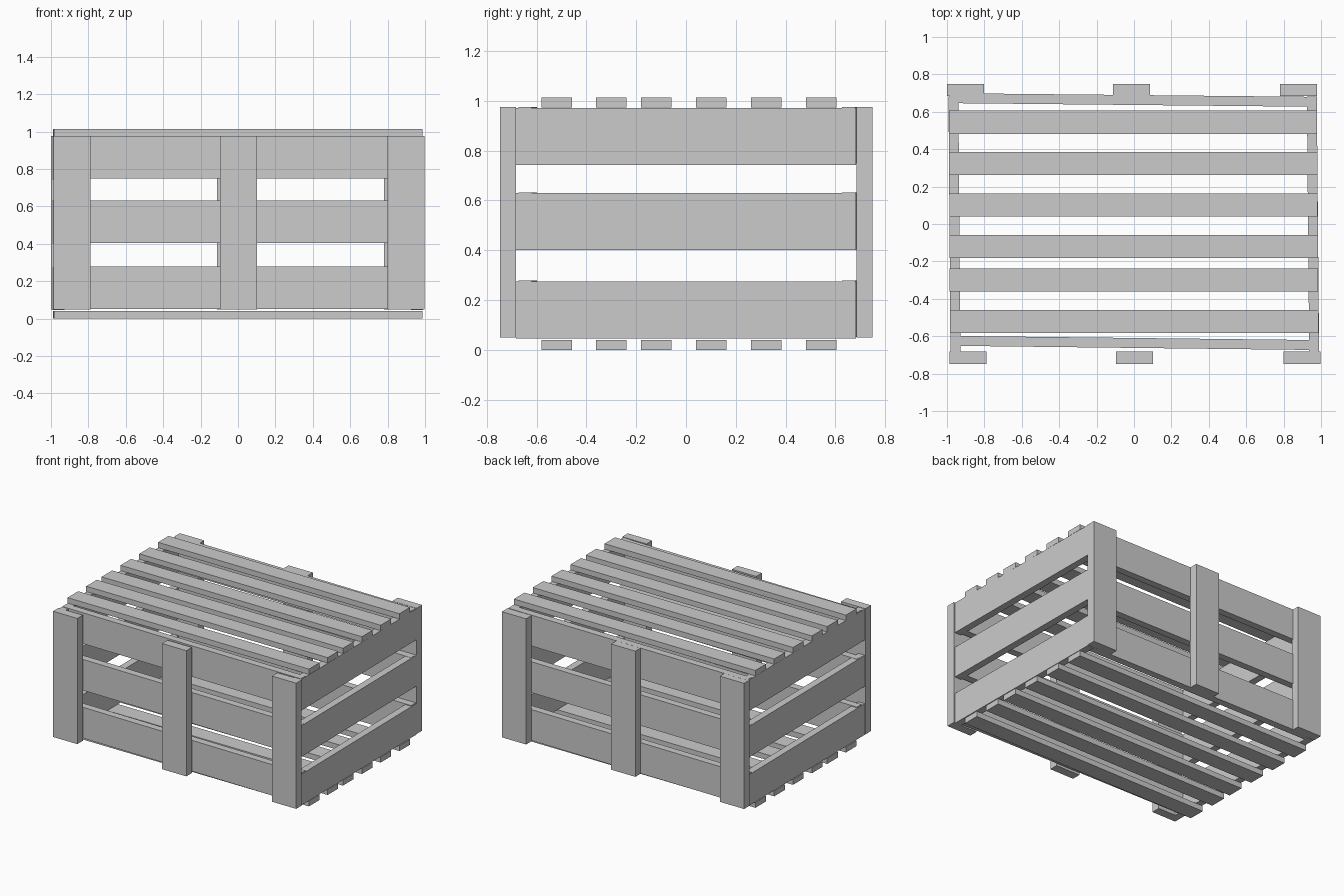
import bpy
from mathutils import Matrix, Vector

if "Cube" in bpy.data.objects:
    bpy.data.objects.remove(bpy.data.objects["Cube"])


def plank(name, center, size, turn=0.0):
    """Flat rectangular board, optionally turned a little about z."""
    bpy.ops.mesh.primitive_cube_add(size=1)
    ob = bpy.context.object
    ob.name = name
    ob.data.transform(Matrix.Diagonal((*size, 1)))
    ob.location = Vector(center)
    ob.rotation_euler.z = turn
    return ob


# Lid and floor slats
for i, y in enumerate((-0.52, -0.30, -0.12, 0.102, 0.323, 0.544)):
    x = -0.002 - 0.006 * y
    plank(f"floor_slat_{i}", (x, y, 0.02), (1.97, 0.123, 0.04))
    plank(f"lid_slat_{i}", (x, y, 0.993), (1.97, 0.123, 0.04))

# Upright battens outside the long walls
for i, x in enumerate((-0.887, 0.003, 0.899)):
    plank(f"front_batten_{i}", (x, -0.715, 0.512), (0.198, 0.065, 0.927))
for i, x in enumerate((-0.90, -0.013, 0.879)):
    plank(f"back_batten_{i}", (x, 0.717, 0.512), (0.198, 0.065, 0.927))

# Long wall boards, slightly crooked
for i, z in enumerate((0.165, 0.518, 0.862)):
    plank(f"front_board_{i}", (0.004, -0.636, z), (1.96, 0.053, 0.228), -0.0115)
    plank(f"back_board_{i}", (-0.006, 0.663, z), (1.96, 0.053, 0.228), -0.01)

# End wall boards
for i, z in enumerate((0.159, 0.516, 0.858)):
    plank(f"right_board_{i}", (0.957, 0, z), (0.053, 1.365, 0.229), 0.009)
    plank(f"left_board_{i}", (-0.96, 0, z), (0.053, 1.365, 0.229), 0.008)
